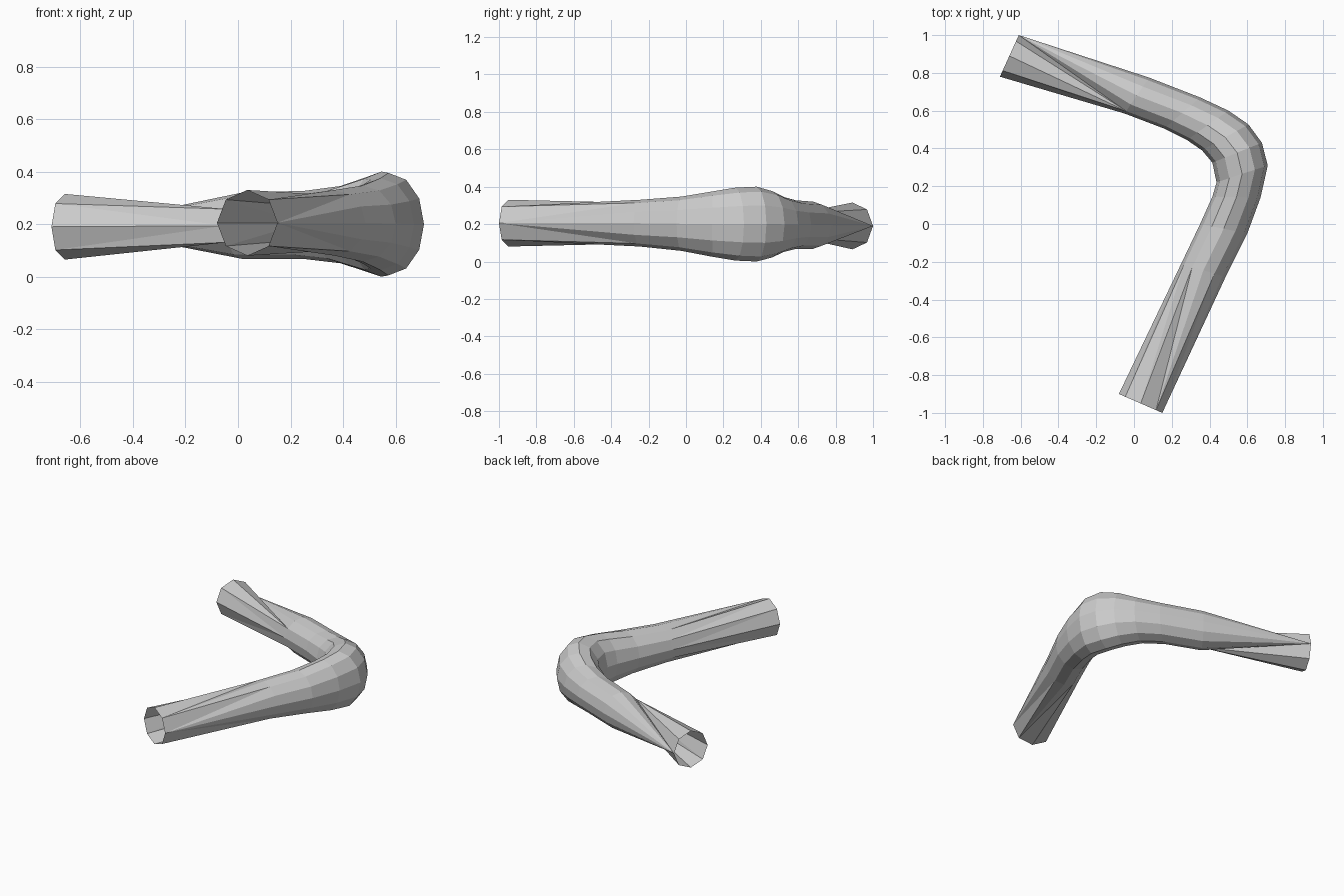
import bpy, bmesh, math

# Each section: inner x, y, outer x, y, centre height, half height, sides
SECTIONS = [
    (-0.08, -0.90, 0.15, -1.00, 0.205, 0.125, 8),
    (0.25, -0.21, 0.485, -0.28, 0.205, 0.125, 12),
    (0.35, 0.00, 0.60, -0.05, 0.202, 0.145, 12),
    (0.415, 0.145, 0.67, 0.14, 0.200, 0.175, 12),
    (0.437, 0.22, 0.708, 0.31, 0.200, 0.195, 12),
    (0.415, 0.325, 0.677, 0.43, 0.200, 0.200, 12),
    (0.36, 0.39, 0.606, 0.527, 0.199, 0.178, 12),
    (0.28, 0.445, 0.50, 0.60, 0.198, 0.147, 12),
    (0.16, 0.505, 0.35, 0.67, 0.197, 0.130, 12),
    (-0.05, 0.585, 0.08, 0.775, 0.194, 0.126, 12),
    (-0.71, 0.78, -0.61, 1.00, 0.190, 0.125, 8),
]

bm = bmesh.new()


def ring(ix, iy, ox, oy, z, h, sides):
    """Elliptical edge loop across the pipe."""
    cx, cy, ux, uy = (ix + ox) / 2, (iy + oy) / 2, (ox - ix) / 2, (oy - iy) / 2
    verts = []
    for i in range(sides):
        a = math.tau * i / sides
        c, s = math.cos(a), math.sin(a)
        verts.append(bm.verts.new((cx + ux * c, cy + uy * c, z + h * s)))
    return [bm.edges.new((verts[i], verts[(i + 1) % sides])) for i in range(sides)]


# Bent pipe, open at both ends, bulging at the elbow
loops = [ring(*s) for s in SECTIONS]
for a, b in zip(loops, loops[1:]):
    bmesh.ops.bridge_loops(bm, edges=a + b)
bmesh.ops.recalc_face_normals(bm, faces=bm.faces)

mesh = bpy.data.meshes.new("bent_pipe")
bm.to_mesh(mesh)
bm.free()
pipe = bpy.data.objects.new("bent_pipe", mesh)
bpy.context.collection.objects.link(pipe)
